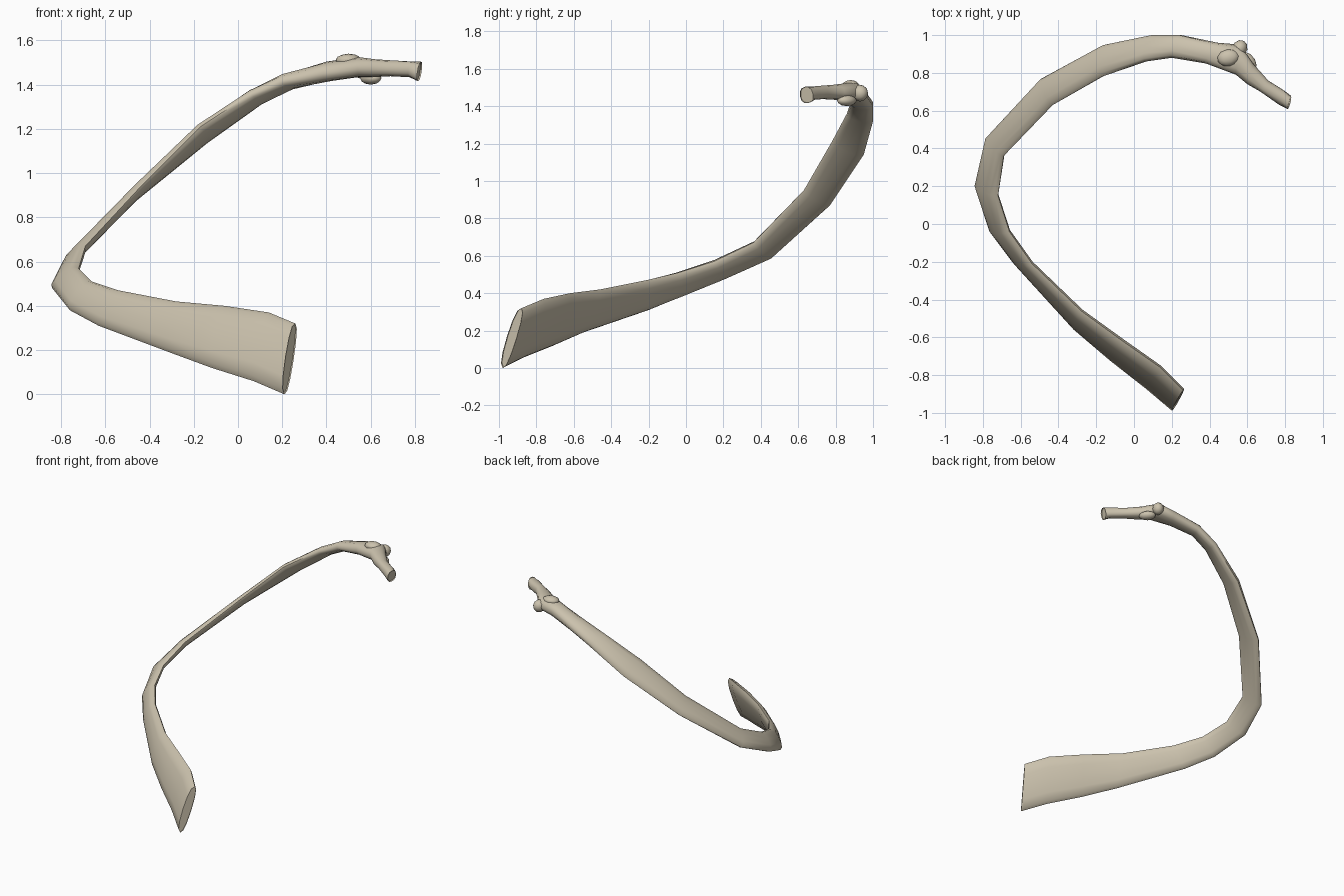
import bpy
import bmesh
import math
from mathutils import Vector, Matrix

default_cube = bpy.data.objects.get("Cube")
if default_cube:
    bpy.data.objects.remove(default_cube, do_unlink=True)

# Single bone colour
bone = bpy.data.materials.new("bone_beige")
bone.use_nodes = True
bone.diffuse_color = (0.6, 0.54, 0.42, 1)
shader = bone.node_tree.nodes["Principled BSDF"]
shader.inputs["Base Color"].default_value = bone.diffuse_color
shader.inputs["Roughness"].default_value = 0.8

SIDES = 12

# Stations along the rib: outer/lower edge, inner/upper edge, thickness
STATIONS = [
    ((.21, -.98, 0), (.26, -.88, .32), .07),
    ((.07, -.86, .06), (.14, -.76, .37), .08),
    ((-.12, -.71, .12), (-.06, -.62, .4), .08),
    ((-.31, -.55, .19), (-.28, -.46, .42), .07),
    ((-.63, -.2, .31), (-.54, -.21, .47), .06),
    ((-.76, -.03, .38), (-.66, -.04, .51), .06),
    ((-.84, .21, .48), (-.72, .15, .57), .06),
    ((-.78, .46, .59), (-.69, .36, .67), .06),
    ((-.49, .77, .87), (-.43, .63, .95), .06),
    ((-.15, .95, 1.14), (-.17, .78, 1.21), .07),
    ((.1, 1, 1.32), (.06, .86, 1.36), .07),
    ((.25, 1, 1.4), (.2, .88, 1.42), .08),
    ((.44, .96, 1.46), (.38, .85, 1.45), .1),
    ((.56, .95, 1.48), (.54, .79, 1.47), .1),
    ((.63, .85, 1.47), (.6, .74, 1.47), .09),
    ((.71, .76, 1.47), (.67, .7, 1.47), .08),
    ((.79, .71, 1.46), (.77, .63, 1.47), .08),
    ((.83, .68, 1.46), (.81, .61, 1.45), .1),
]


def soften(value, power):
    """Blunt a circle coordinate into a fuller oval."""
    return math.copysign(abs(value) ** power, value)


def finish(name, bm, angle=50):
    bmesh.ops.recalc_face_normals(bm, faces=bm.faces[:])
    mesh = bpy.data.meshes.new(name)
    bm.to_mesh(mesh)
    bm.free()
    mesh.materials.append(bone)
    obj = bpy.data.objects.new(name, mesh)
    bpy.context.collection.objects.link(obj)
    bpy.ops.object.select_all(action="DESELECT")
    obj.select_set(True)
    bpy.context.view_layer.objects.active = obj
    bpy.ops.object.shade_smooth_by_angle(angle=math.radians(angle))
    return obj


def loft(name, stations):
    """Skin flattened oval sections between the two edge lines."""
    edges = [(Vector(low), Vector(high), thick) for low, high, thick in stations]
    centres = [(low + high) / 2 for low, high, thick in edges]
    bm = bmesh.new()
    rings = []
    for i, (low, high, thick) in enumerate(edges):
        before = centres[max(i - 1, 0)]
        after = centres[min(i + 1, len(centres) - 1)]
        across = (high - low) / 2
        inward = (after - before).cross(across).normalized()
        ring = []
        for k in range(SIDES):
            a = math.tau * k / SIDES
            depth = soften(math.sin(a), 0.8) * thick / 2
            # The inner face is flatter than the outer one
            if depth > 0:
                depth *= 0.8
            point = centres[i] + across * soften(math.cos(a), 0.9) + inward * depth
            ring.append(bm.verts.new(point))
        rings.append(ring)
    for first, second in zip(rings, rings[1:]):
        for k in range(SIDES):
            n = (k + 1) % SIDES
            bm.faces.new((first[k], first[n], second[n], second[k]))
    # Slightly dished end faces
    for ring, push in ((rings[0], centres[1] - centres[0]),
                       (rings[-1], centres[-2] - centres[-1])):
        cap = bm.faces.new(ring)
        bmesh.ops.inset_region(bm, faces=[cap], thickness=0.012)
        for vert in cap.verts:
            vert.co += push.normalized() * 0.008
    return finish(name, bm)


def knob(name, centre, size, turn):
    """Low rounded lump."""
    bm = bmesh.new()
    place = (Matrix.Translation(centre) @ Matrix.Rotation(math.radians(turn), 4, "Z")
             @ Matrix.Diagonal((*size, 1)))
    bmesh.ops.create_icosphere(bm, subdivisions=2, radius=1, matrix=place)
    return finish(name, bm)


loft("rib_shaft", STATIONS)
# Joint bump behind the neck, and the rough spots above and below it
knob("tubercle", (.56, .93, 1.47), (.04, .045, .045), -30)
knob("upper_roughness", (.5, .88, 1.51), (.06, .045, .03), 10)
knob("lower_facet", (.6, .86, 1.43), (.04, .06, .03), 40)
